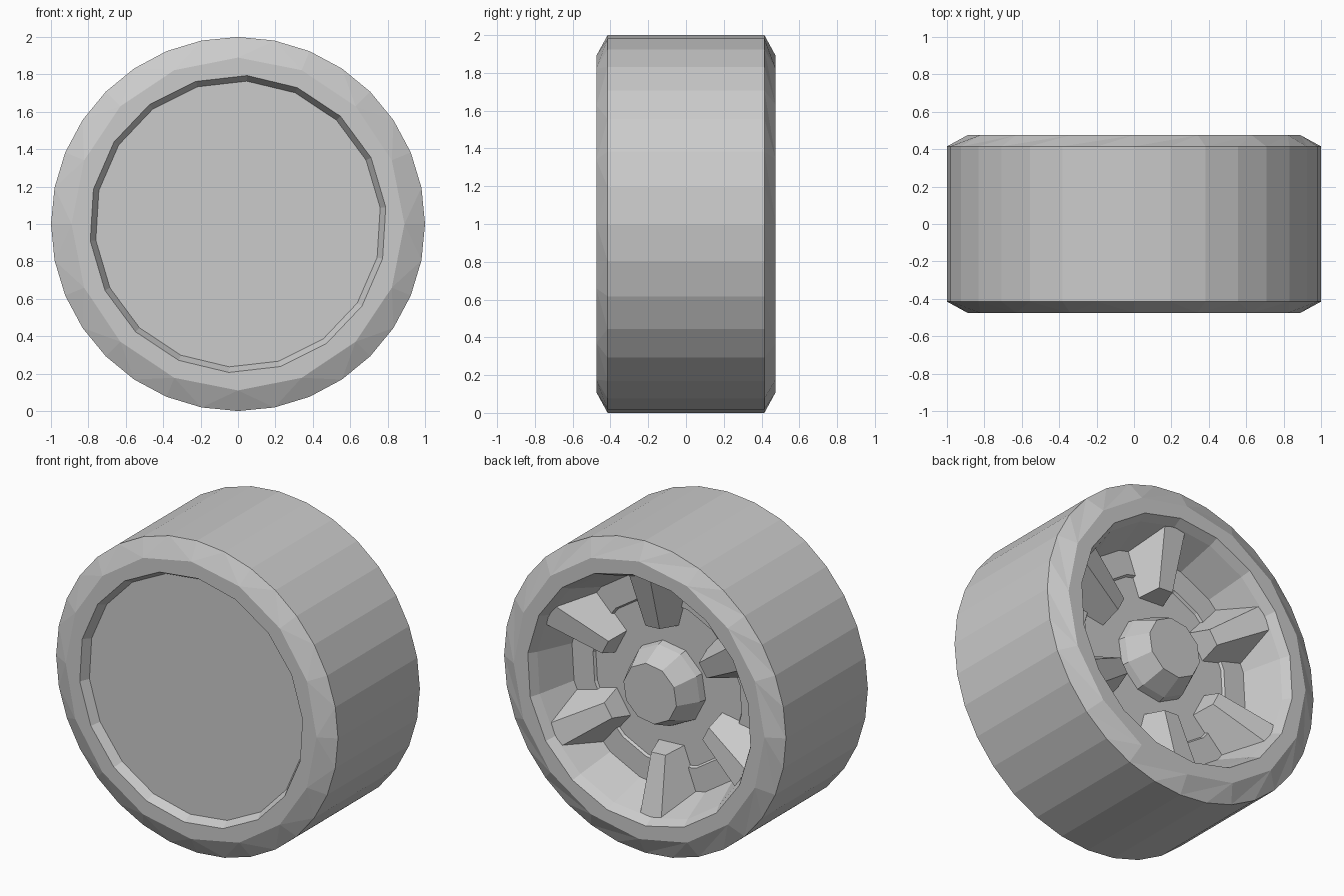
import bpy
import math
from mathutils import Vector

if "Cube" in bpy.data.objects:
    bpy.data.objects.remove(bpy.data.objects["Cube"])


def make_object(name, verts, faces):
    mesh = bpy.data.meshes.new(name)
    mesh.from_pydata(verts, [], faces)
    mesh.update()
    obj = bpy.data.objects.new(name, mesh)
    bpy.context.collection.objects.link(obj)
    return obj


def polar(r, y, deg):
    a = math.radians(deg)
    return Vector((r * math.cos(a), y, 1 + r * math.sin(a)))


def lathe(name, rings, cap_start=False, cap_end=False):
    """Skin between rings (sides, radius, y, start angle); rings may differ in sides."""
    verts, faces, starts = [], [], []
    for n, r, y, off in rings:
        starts.append(len(verts))
        verts += [polar(r, y, off + 360 * i / n) for i in range(n)]
    for k in range(len(rings) - 1):
        (n, _, _, oa), (m, _, _, ob) = rings[k], rings[k + 1]
        A, B = starts[k], starts[k + 1]
        if n == m:
            for i in range(n):
                j = (i + 1) % n
                faces.append((A + i, B + i, B + j, A + j))
            continue
        # zip rings with different side counts by angle
        i = j = 0
        while i < n or j < m:
            next_a = oa + 360 * (i + 1) / n
            next_b = ob + 360 * (j + 1) / m
            if j >= m or (i < n and next_a <= next_b):
                faces.append((A + i % n, B + j % m, A + (i + 1) % n))
                i += 1
            else:
                faces.append((A + i % n, B + j % m, B + (j + 1) % m))
                j += 1
    if cap_start:
        faces.append(tuple(range(rings[0][0])))
    if cap_end:
        s, n = starts[-1], rings[-1][0]
        faces.append(tuple(s + i for i in reversed(range(n))))
    return make_object(name, verts, faces)


# Tyre: 32-sided tread, chamfered shoulders, flat side bands
lathe("tyre", [
    (18, 0.795, -0.475, 6.5), (16, 0.89, -0.475, 0), (32, 1.0, -0.415, 0),
    (32, 1.0, 0.415, 0), (16, 0.89, 0.475, 0), (18, 0.795, 0.475, 6.5)])

# Closed front disc with its sloping lip
lathe("front_disc", [(18, 0.765, -0.42, 6.5), (18, 0.795, -0.475, 6.5)],
      cap_start=True)

# Open rear dish: lip, tapered wall, floor with a shallow step
lathe("rear_dish", [
    (18, 0.795, 0.475, 6.5), (18, 0.765, 0.42, 6.5), (18, 0.68, 0.19, 6.5),
    (18, 0.53, 0.19, 6.5), (18, 0.52, 0.175, 6.5)], cap_end=True)

# Tapered hub
lathe("hub", [(10, 0.265, 0.175, 9), (10, 0.255, 0.22, 9), (10, 0.19, 0.365, 9)],
      cap_end=True)


# Six tapered spokes, wide at the wall and sloping down toward the hub
def spoke(name, deg):
    # (radius, half width, y): outer front, inner front, inner base, outer base
    profile = [(0.76, 0.075, 0.415), (0.40, 0.05, 0.31),
               (0.38, 0.09, 0.175), (0.69, 0.19, 0.175)]
    a = math.radians(deg)
    verts = []
    for side in (-1, 1):
        for r, w, y in profile:
            w *= side
            verts.append((r * math.cos(a) - w * math.sin(a), y,
                          1 + r * math.sin(a) + w * math.cos(a)))
    faces = [(3, 2, 1, 0), (4, 5, 6, 7), (0, 1, 5, 4), (1, 2, 6, 5)]
    make_object(name, verts, [tuple(reversed(f)) for f in faces])


for i in range(6):
    spoke(f"spoke_{i + 1}", 87 + 60 * i)
